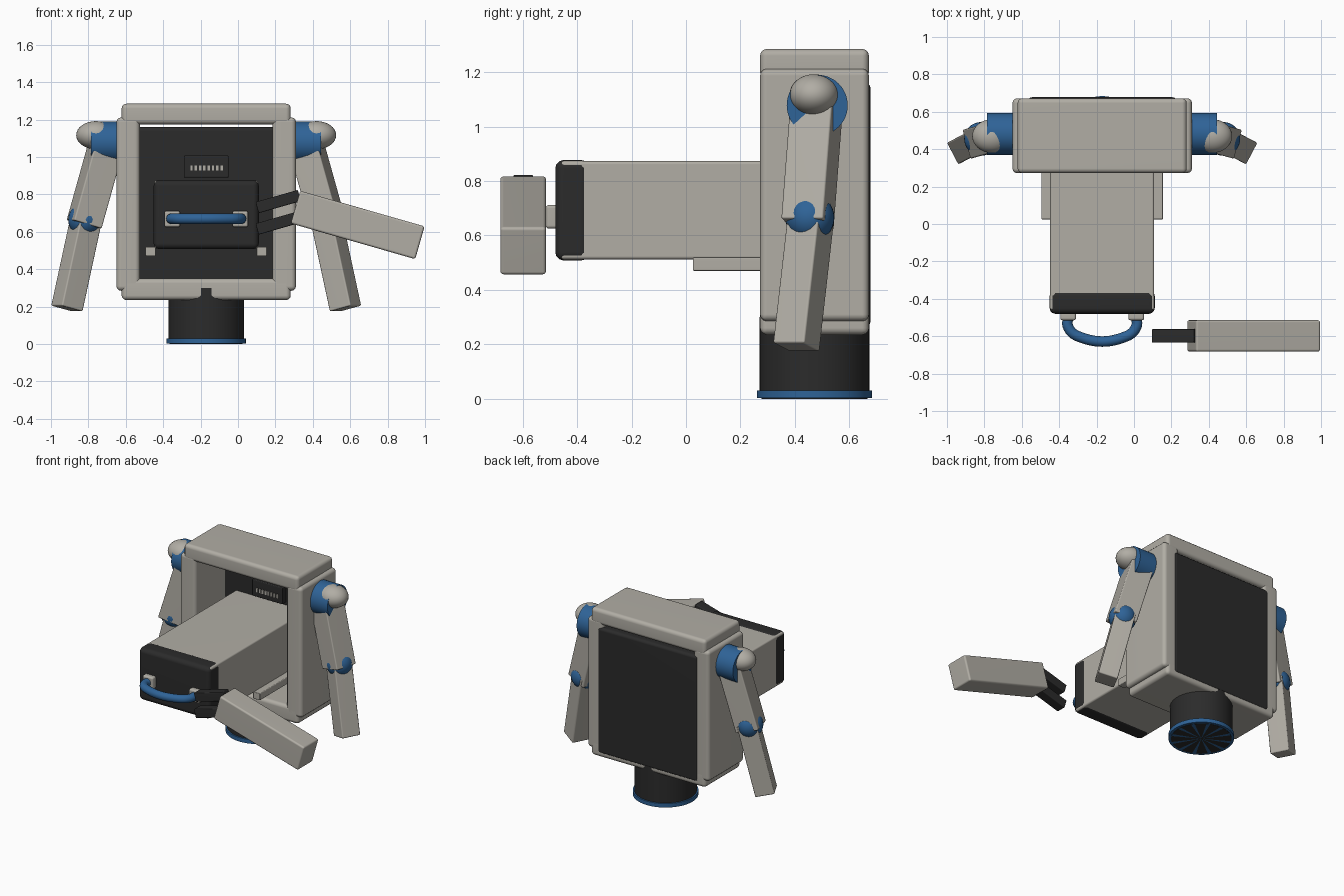
import bpy, bmesh, math
from mathutils import Vector, Matrix

default = bpy.data.objects.get("Cube")
if default:
    bpy.data.objects.remove(default, do_unlink=True)


def material(name, rgb):
    m = bpy.data.materials.new(name)
    m.use_nodes = True
    m.diffuse_color = (*rgb, 1)
    m.node_tree.nodes["Principled BSDF"].inputs["Base Color"].default_value = (*rgb, 1)
    return m


BEIGE = material("warm grey", (0.44, 0.42, 0.375))
DARK = material("charcoal", (0.024, 0.024, 0.024))
BLUE = material("steel blue", (0.028, 0.125, 0.31))
CX, CY = -0.17, 0.472      # centre of the body


def finish(name, bm, mats, weighted=False):
    me = bpy.data.meshes.new(name)
    bm.to_mesh(me)
    bm.free()
    for m in mats:
        me.materials.append(m)
    ob = bpy.data.objects.new(name, me)
    bpy.context.collection.objects.link(ob)
    bpy.ops.object.select_all(action='DESELECT')
    ob.select_set(True)
    bpy.context.view_layer.objects.active = ob
    bpy.ops.object.shade_smooth_by_angle(angle=math.radians(40))
    if weighted:
        ob.modifiers.new("even normals", 'WEIGHTED_NORMAL').keep_sharp = True
    return ob


def block(name, mat, size, matrix, bevel=0.02):
    bm = bmesh.new()
    bmesh.ops.create_cube(bm, size=1, matrix=Matrix.Diagonal((*size, 1)))
    if bevel:
        bmesh.ops.bevel(bm, geom=bm.edges[:], offset=bevel, segments=3,
                        profile=0.5, affect='EDGES')
    bm.transform(matrix)
    return finish(name, bm, [mat], weighted=bevel > 0)


def box(name, mat, x, y, z, bevel=0.02):
    size = [b - a for a, b in (x, y, z)]
    mid = [(a + b) / 2 for a, b in (x, y, z)]
    return block(name, mat, size, Matrix.Translation(mid), bevel)


def limb(name, mat, a, b, width, bevel=0.008):
    a, b = Vector(a), Vector(b)
    d = b - a
    turn = d.to_track_quat('Z', 'Y').to_matrix().to_4x4()
    return block(name, mat, (width, width, d.length),
                 Matrix.Translation((a + b) / 2) @ turn, bevel)


def cylinder(name, mat, radius, depth, matrix, sides=48):
    bm = bmesh.new()
    bmesh.ops.create_cone(bm, cap_ends=True, segments=sides, radius1=radius,
                          radius2=radius, depth=depth, matrix=matrix)
    return finish(name, bm, [mat])


def ball(name, mat, radii, centre):
    bm = bmesh.new()
    bmesh.ops.create_uvsphere(bm, u_segments=32, v_segments=16, radius=1,
        matrix=Matrix.Translation(centre) @ Matrix.Diagonal((*radii, 1)))
    return finish(name, bm, [mat])


# Hollow body frame
depth = (0.272, 0.672)
box("frame_top", BEIGE, (CX - 0.452, CX + 0.452), depth, (1.175, 1.285), 0.025)
box("frame_bottom", BEIGE, (CX - 0.452, CX + 0.452), depth, (0.235, 0.35), 0.025)
for side, s in (("right", -1), ("left", 1)):
    xs = sorted((CX + s * 0.355, CX + s * 0.48))
    box(side + "_frame_side", BEIGE, xs, depth, (0.285, 1.212), 0.025)
box("back_panel", DARK, (CX - 0.395, CX + 0.395), (0.61, 0.678), (0.265, 1.16), 0.02)

# Vent on the inner wall
box("vent_plate", DARK, (-0.29, -0.05), (0.57, 0.62), (0.89, 1.008), 0.006)
for i in range(8):
    x = -0.255 + i * 0.023
    box(f"vent_slot_{i + 1}", BEIGE, (x, x + 0.013), (0.565, 0.572), (0.927, 0.955), 0)

# Drawer with dark cap, rails and handle
box("drawer", BEIGE, (CX - 0.278, CX + 0.278), (-0.46, 0.62), (0.512, 0.873), 0.012)
box("drawer_cap", DARK, (CX - 0.281, CX + 0.281), (-0.48, -0.355), (0.508, 0.877), 0.03)
for side, s in (("right", -1), ("left", 1)):
    xs = sorted((CX + s * 0.27, CX + s * 0.325))
    box(side + "_rail", BEIGE, xs, (0.025, 0.62), (0.47, 0.52), 0.005)
    mx = CX + s * 0.182
    box(side + "_handle_mount", BEIGE, (mx - 0.042, mx + 0.042), (-0.515, -0.47),
        (0.625, 0.712), 0.012)

path = bpy.data.curves.new("handle", 'CURVE')
path.dimensions = '3D'
path.bevel_depth = 0.028
path.bevel_resolution = 5
path.use_fill_caps = True
spline = path.splines.new('BEZIER')
profile = [(-0.182, -0.49), (-0.182, -0.55), (-0.125, -0.602),
           (0.125, -0.602), (0.182, -0.55), (0.182, -0.49)]
spline.bezier_points.add(len(profile) - 1)
for p, (x, y) in zip(spline.bezier_points, profile):
    p.co = (CX + x, y, 0.67)
    p.handle_left_type = p.handle_right_type = 'AUTO'
path.materials.append(BLUE)
handle = bpy.data.objects.new("handle", path)
bpy.context.collection.objects.link(handle)
bpy.ops.object.select_all(action='DESELECT')
handle.select_set(True)
bpy.context.view_layer.objects.active = handle
bpy.ops.object.convert(target='MESH')
bpy.ops.object.shade_smooth_by_angle(angle=math.radians(40))

# Round pedestal with a rayed underside
cylinder("pedestal", DARK, 0.202, 0.28, Matrix.Translation((CX, CY, 0.16)))
cylinder("pedestal_ring", BLUE, 0.212, 0.028, Matrix.Translation((CX, CY, 0.016)))
bm = bmesh.new()
bmesh.ops.create_cone(bm, cap_ends=True, cap_tris=True, segments=48, radius1=0.195,
                      radius2=0.195, depth=0.006,
                      matrix=Matrix.Translation((CX, CY, 0.003)))
for f in bm.faces:
    c = f.calc_center_median()
    sector = int((math.atan2(c.y - CY, c.x - CX) + math.pi) / math.tau * 48)
    f.material_index = 1 if f.normal.z < -0.5 and sector % 4 == 0 else 0
finish("pedestal_underside", bm, [DARK, BLUE])

# Two hanging arms, mirrored about the body centre
for side, s in (("right", -1), ("left", 1)):
    def at(x, y, z):
        return (CX + s * x, y, z)
    cylinder(side + "_shoulder_joint", BLUE, 0.112, 0.18,
             Matrix.Translation(at(0.525, 0.482, 1.078)) @ Matrix.Rotation(math.pi / 2, 4, 'Y'))
    ball(side + "_shoulder_cap", BEIGE, (0.105, 0.09, 0.075), at(0.59, 0.47, 1.117))
    limb(side + "_upper_arm", BEIGE, at(0.53, 0.48, 1.08), at(0.653, 0.446, 0.64), 0.16)
    ball(side + "_elbow", BLUE, (0.09, 0.09, 0.09), at(0.648, 0.455, 0.665))
    limb(side + "_forearm", BEIGE, at(0.638, 0.461, 0.685), at(0.745, 0.405, 0.19), 0.13)

# Detached forearm with two fingers gripping toward the handle
tilt = Matrix.Rotation(math.radians(16), 4, 'Y')
block("loose_forearm", BEIGE, (0.692, 0.168, 0.182),
      Matrix.Translation((0.64, -0.598, 0.637)) @ tilt, 0.012)
tilt = Matrix.Rotation(math.radians(-16), 4, 'Y')
for name, z in (("upper", 0.762), ("lower", 0.647)):
    block(name + "_finger", DARK, (0.235, 0.072, 0.062),
          Matrix.Translation((0.215, -0.598, z)) @ tilt, 0.006)
